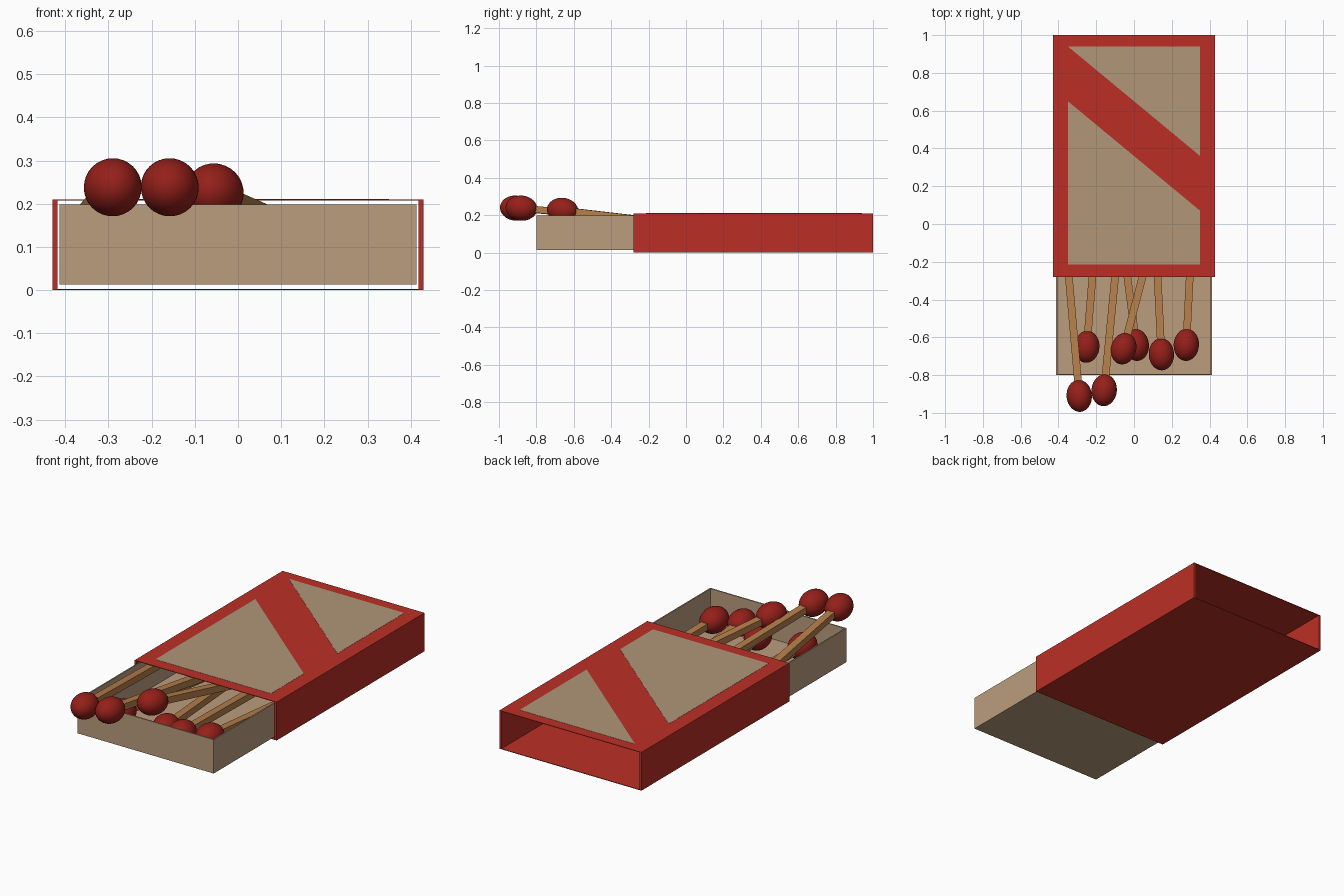
import bpy, bmesh
from mathutils import Vector, Matrix

if "Cube" in bpy.data.objects:
    bpy.data.objects.remove(bpy.data.objects["Cube"])


def material(name, rgb):
    m = bpy.data.materials.new(name)
    m.diffuse_color = (*rgb, 1)
    m.use_nodes = True
    m.node_tree.nodes["Principled BSDF"].inputs["Base Color"].default_value = m.diffuse_color
    return m


RED = material("red_card", (0.50, 0.028, 0.019))
TAN = material("tan_card", (0.50, 0.34, 0.21))
LABEL = material("label_tan", (0.44, 0.31, 0.19))
WOOD = material("match_wood", (0.46, 0.21, 0.07))
HEAD = material("match_head", (0.30, 0.014, 0.010))


def finish(name, bm, mat):
    bmesh.ops.recalc_face_normals(bm, faces=bm.faces[:])
    me = bpy.data.meshes.new(name)
    bm.to_mesh(me)
    bm.free()
    me.materials.append(mat)
    ob = bpy.data.objects.new(name, me)
    bpy.context.collection.objects.link(ob)
    return ob


def cuboid(bm, lo, hi):
    lo, hi = Vector(lo), Vector(hi)
    m = Matrix.Translation((lo + hi) / 2) @ Matrix.Diagonal((*(hi - lo), 1))
    return bmesh.ops.create_cube(bm, size=1, matrix=m)


def rect(bm, x, z0, z1, y):
    return [bm.verts.new(p) for p in ((-x, y, z0), (x, y, z0), (x, y, z1), (-x, y, z1))]


# Sleeve: rectangular tube open at both ends
bm = bmesh.new()
loops = [rect(bm, 0.43, 0, 0.21, -0.28), rect(bm, 0.43, 0, 0.21, 1.0),
         rect(bm, 0.418, 0.003, 0.207, 1.0), rect(bm, 0.418, 0.003, 0.207, -0.28)]
for a, b in zip(loops, loops[1:] + loops[:1]):
    for i in range(4):
        j = (i + 1) % 4
        bm.faces.new((a[i], a[j], b[j], b[i]))
finish("sleeve", bm, RED)

# Printed panels on the sleeve top, leaving a diagonal red band
panels = {
    "label_back": [(-0.35, 0.94), (0.35, 0.36), (0.35, 0.94)],
    "label_front": [(-0.35, -0.215), (0.35, -0.215), (0.35, 0.07), (-0.35, 0.65)],
}
for name, pts in panels.items():
    bm = bmesh.new()
    face = bm.faces.new([bm.verts.new((x, y, 0.2095)) for x, y in pts])
    ext = bmesh.ops.extrude_face_region(bm, geom=[face])["geom"]
    bmesh.ops.translate(bm, vec=(0, 0, 0.0015),
                        verts=[v for v in ext if isinstance(v, bmesh.types.BMVert)])
    finish(name, bm, LABEL)

# Tray: box with its top face inset and pushed down
bm = bmesh.new()
cuboid(bm, (-0.413, -0.80, 0.013), (0.413, 0.45, 0.198))
bm.faces.ensure_lookup_table()
top = max(bm.faces, key=lambda f: f.calc_center_median().z)
bmesh.ops.inset_region(bm, faces=[top], thickness=0.01)
ext = bmesh.ops.extrude_discrete_faces(bm, faces=[top])["faces"]
bmesh.ops.translate(bm, vec=(0, 0, -0.175), verts=ext[0].verts[:])
finish("tray", bm, TAN)

# Matches: head centre, then a point further along the stick
matches = [
    ((-0.29, -0.91, 0.238), (-0.345, -0.28, 0.182)),
    ((-0.158, -0.88, 0.238), (-0.10, -0.28, 0.182)),
    ((-0.055, -0.66, 0.226), (0.045, -0.28, 0.182)),
    ((-0.25, -0.65, 0.115), (-0.22, -0.28, 0.095)),
    ((0.012, -0.64, 0.100), (-0.035, -0.28, 0.082)),
    ((0.145, -0.69, 0.122), (0.125, -0.28, 0.100)),
    ((0.277, -0.64, 0.120), (0.295, -0.28, 0.100)),
]
for n, (head, aim) in enumerate(matches, 1):
    head = Vector(head)
    along = (Vector(aim) - head).normalized()
    side = along.cross(Vector((0, 0, 1))).normalized()
    frame = Matrix((side, along, side.cross(along))).transposed().to_4x4()
    frame.translation = head

    bm = bmesh.new()
    cuboid(bm, (-0.02, -0.02, -0.018), (0.02, 1.0, 0.018))
    finish(f"match_stick_{n}", bm, WOOD).matrix_world = frame

    bm = bmesh.new()
    bmesh.ops.create_uvsphere(bm, u_segments=32, v_segments=16, radius=1)
    bm.transform(Matrix.Diagonal((0.067, 0.085, 0.067, 1)))
    for f in bm.faces:
        f.smooth = True
    finish(f"match_head_{n}", bm, HEAD).matrix_world = frame
